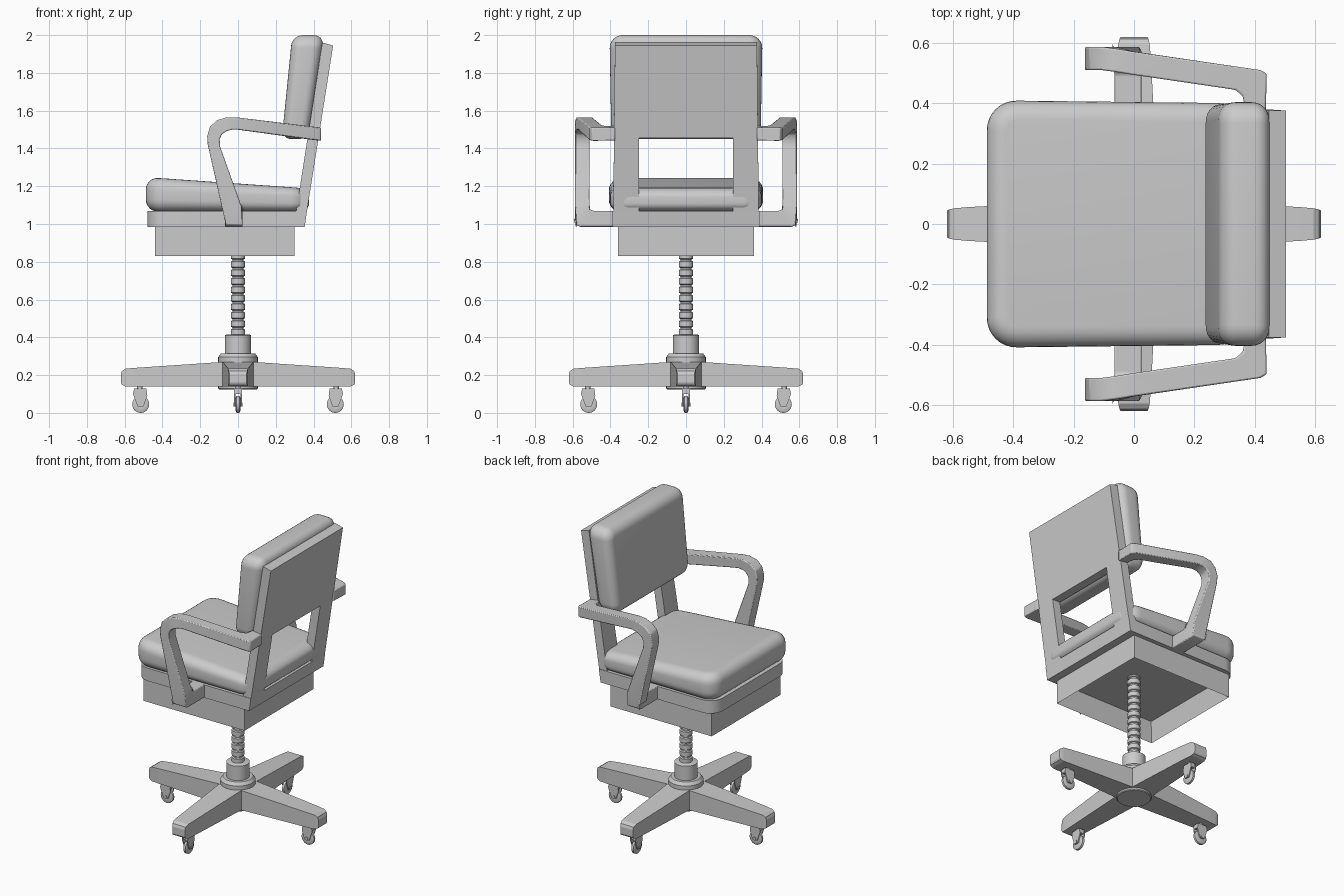
import bpy, bmesh, math
from mathutils import Matrix

if "Cube" in bpy.data.objects:
    bpy.data.objects.remove(bpy.data.objects["Cube"])


def finish(name, bm, matrix=None, bevel=0.0, smooth=None):
    if matrix:
        bmesh.ops.transform(bm, matrix=matrix, verts=bm.verts)
    bmesh.ops.recalc_face_normals(bm, faces=bm.faces)
    me = bpy.data.meshes.new(name)
    bm.to_mesh(me)
    bm.free()
    ob = bpy.data.objects.new(name, me)
    bpy.context.collection.objects.link(ob)
    if bevel:
        m = ob.modifiers.new("bevel", 'BEVEL')
        m.width, m.segments, m.limit_method = bevel, 2, 'ANGLE'
    if smooth:
        bpy.ops.object.select_all(action='DESELECT')
        ob.select_set(True)
        bpy.context.view_layer.objects.active = ob
        bpy.ops.object.shade_smooth_by_angle(angle=math.radians(smooth))
    return ob


def loft(rings):
    """Skin a list of equal-length point rings and cap both ends."""
    bm = bmesh.new()
    vs = [[bm.verts.new(p) for p in r] for r in rings]
    n = len(vs[0])
    for a, b in zip(vs, vs[1:]):
        for i in range(n):
            j = (i + 1) % n
            bm.faces.new((a[i], a[j], b[j], b[i]))
    bm.faces.new(vs[0][::-1])
    bm.faces.new(vs[-1])
    return bm


def lathe(profile, n=32):
    ang = [2 * math.pi * i / n for i in range(n)]
    return loft([[(r * math.cos(a), r * math.sin(a), z) for a in ang] for r, z in profile])


def pad(corner, edge, size, place):
    """Rounded cushion: size = (a, b, thickness); place maps unit coords to space."""
    bm = bmesh.new()
    bmesh.ops.create_cube(bm, size=1)
    for v in bm.verts:
        v.co = [c * s for c, s in zip(v.co, size)]
    up = [e for e in bm.edges if abs(e.verts[0].co.z - e.verts[1].co.z) > 1e-4]
    bmesh.ops.bevel(bm, geom=up, offset=corner, segments=8, profile=0.5, affect='EDGES')
    rim = [e for e in bm.edges if abs(e.verts[0].co.z - e.verts[1].co.z) < 1e-4]
    bmesh.ops.bevel(bm, geom=rim, offset=edge, segments=6, profile=0.5, affect='EDGES')
    for v in bm.verts:
        v.co = place(*[c / s + 0.5 for c, s in zip(v.co, size)])
    return bm


# Star base: four tapered legs, each with a caster
LEG = [(0, .085, .14, .275), (.55, .056, .14, .238), (.595, .052, .14, .234),
       (.614, .048, .148, .222), (.62, .045, .16, .205)]
FORK = [(.485, .128), (.55, .128), (.556, .10), (.532, .035), (.5, .035), (.48, .09)]
for k in range(4):
    rot = Matrix.Rotation(k * math.pi / 2, 4, 'Z')
    finish(f"base_leg_{k}", loft([[(r, -w, a), (r, w, a), (r, w, b), (r, -w, b)]
                                  for r, w, a, b in LEG]), rot)
    wheel = lathe([(.02, -.011), (.036, -.012), (.045, -.007), (.045, .007), (.036, .012), (.02, .011)], 24)
    finish(f"caster_wheel_{k}", wheel,
           rot @ Matrix.Translation((.515, 0, .045)) @ Matrix.Rotation(math.pi / 2, 4, 'X'), smooth=40)
    for s in (-1, 1):
        finish(f"caster_fork_{k}_{s}", loft([[(x, s * y, z) for x, z in FORK] for y in (.013, .02)]), rot)
    finish(f"caster_axle_{k}", lathe([(.01, -.024), (.01, .024)], 12),
           rot @ Matrix.Translation((.515, 0, .045)) @ Matrix.Rotation(math.pi / 2, 4, 'X'))
    finish(f"caster_crown_{k}", loft([[(.485, -.02, z), (.55, -.02, z), (.55, .02, z), (.485, .02, z)]
                                      for z in (.1, .128)]), rot)
    finish(f"caster_stem_{k}", lathe([(.014, .12), (.014, .15)], 16),
           rot @ Matrix.Translation((.52, 0, 0)), smooth=40)

# Hub and threaded column
finish("bottom_plate", lathe([(.1, .125), (.105, .13), (.105, .142)]), smooth=35)
finish("hub", lathe([(.105, .2), (.105, .295), (.09, .315), (.07, .315), (.07, .41), (.06, .415)]), smooth=35)
screw = []
z = .40
while z < .975:
    screw += [(.030, z), (.030, z + .008), (.038, z + .012), (.038, z + .041)]
    z += .045
finish("screw_column", lathe(screw, 24), smooth=35)

# Hollow under-seat box
bm = bmesh.new()
bmesh.ops.create_cube(bm, size=1)
for v in bm.verts:
    v.co = (-.07 + v.co.x * .74, v.co.y * .72, .91 + v.co.z * .16)
bm.normal_update()
low = [f for f in bm.faces if f.normal.z < -.9]
bmesh.ops.inset_region(bm, faces=low, thickness=.035)
bmesh.ops.translate(bm, verts=low[0].verts, vec=(0, 0, .13))
finish("under_seat_box", bm)

# Seat frame with rounded front corners
R = .09
arc = [math.pi / 2 + i * math.pi / 12 for i in range(7)]
left = [(-.478 + R + R * math.cos(a), .388 - R + R * math.sin(a)) for a in arc]
outline = [(.353, .388)] + left + [(x, -y) for x, y in reversed(left)] + [(.353, -.388)]
finish("seat_frame", loft([[(x + max(0, x) * .035 * (z > 1), y, z) for x, y in outline]
                           for z in (.985, 1.07)]), smooth=30)

# Back frame: leaning inverted U
U = [(-.386, .985), (-.25, .985), (-.25, 1.455), (.25, 1.455), (.25, .985),
     (.386, .985), (.376, 1.945), (-.376, 1.945)]
finish("back_frame", loft([[(.352 + .158 * (z - .985) - t, y, z + t * .27 * (z > 1.9)) for y, z in U]
                           for t in (0, .057)]))

# Cushions
finish("seat_cushion", pad(.1, .065, (.87, .82, .18), lambda u, v, w: (
    -.488 + .865 * u, (v - .5) * (.82 - .02 * u),
    1.065 + w * (.182 - .06 * u) + .1 * w * max(0, u - u * u) * .1)), smooth=60)


def back_place(u, v, w):
    zz = 1.45 + .55 * v
    front, rear = .232 + .055 * v, .372 + .085 * v
    return (rear + (front - rear) * w, (u - .5) * (.79 + .02 * v), zz)


finish("back_cushion", pad(.07, .055, (.81, .55, .165), back_place), smooth=60)

# Arms: one swept band, mirrored
rings = [[(-.065, .38, .985), (-.065, .38, 1.07), (.025, .38, 1.07), (.025, .38, .985)],
         [(-.065, .56, .985), (-.065, .495, 1.07), (.025, .495, 1.07), (.025, .56, .985)],
         [(-.068, .58, .995), (-.068, .508, 1.08), (.023, .508, 1.08), (.024, .58, .995)]]
BAND = [((-.07, 1.02), (.018, 1.095)), ((-.16, 1.42), (-.095, 1.41)), ((-.163, 1.465), (-.097, 1.45)),
        ((-.148, 1.515), (-.085, 1.475)), ((-.11, 1.55), (-.06, 1.492)),
        ((-.06, 1.565), (-.03, 1.5)), ((-.01, 1.565), (-.005, 1.5))]
for (ox, oz), (ix, iz) in BAND:
    s = max(0, ox + .1) * .16 if oz > 1.5 else 0
    rings.append([(ox, .587 - s, oz), (ox, .51 - s, oz), (ix, .51 - s, iz), (ix, .587 - s, iz)])
for (ax, ay), (bx, by) in [((.42, .51), (.335, .445)), ((.44, .498), (.36, .425)), ((.437, .375), (.37, .375))]:
    top = lambda x: 1.565 - .125 * x
    rings.append([(ax, ay, top(ax)), (bx, by, top(bx)), (bx, by, top(bx) - .07), (ax, ay, top(ax) - .07)])
arm = finish("armrests", loft(rings), bevel=.006, smooth=30)
arm.modifiers.new("mirror", 'MIRROR').use_axis = (False, True, False)
